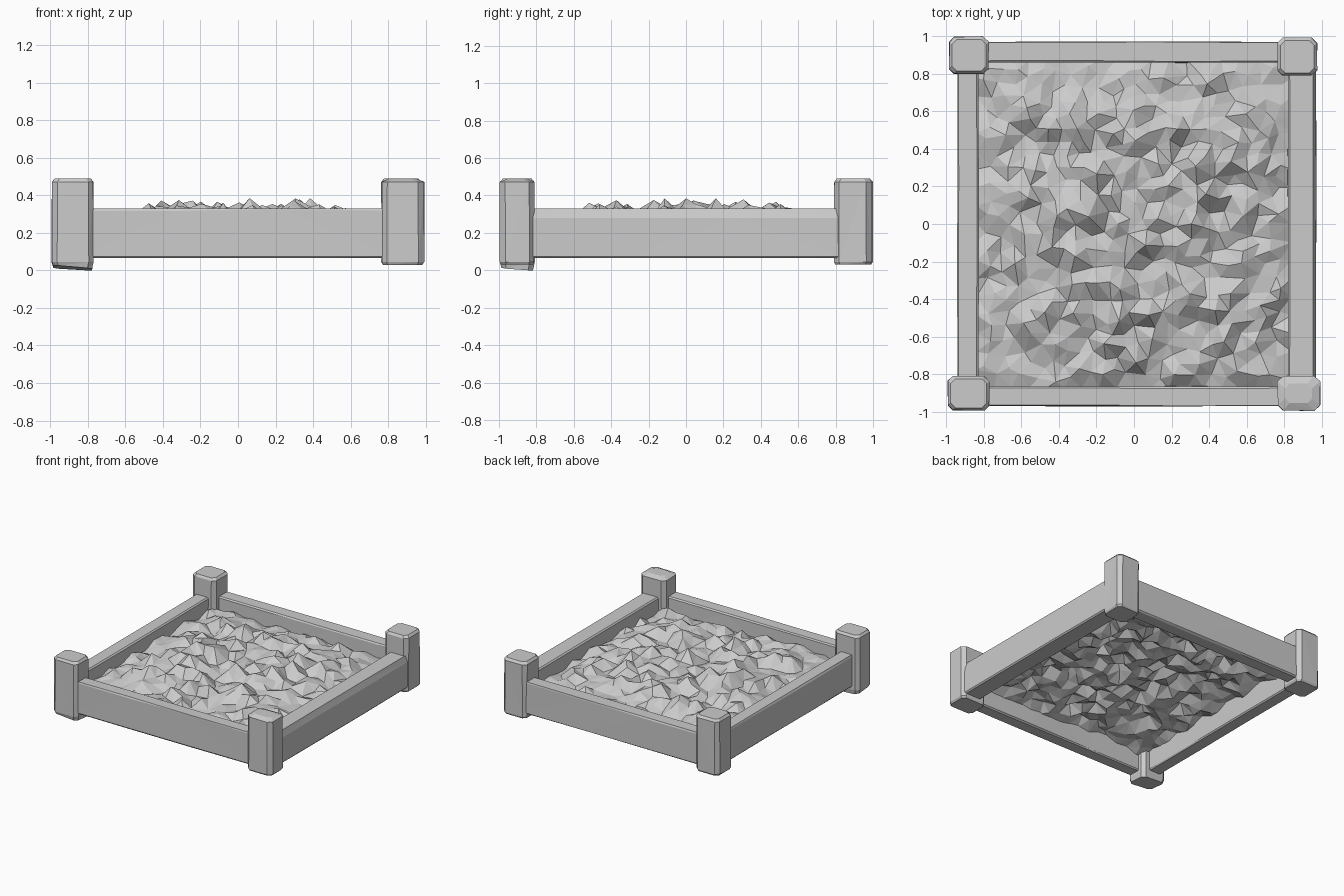
import bpy, bmesh, math, random
from mathutils import Vector
from mathutils.geometry import delaunay_2d_cdt

if "Cube" in bpy.data.objects:
    bpy.data.objects.remove(bpy.data.objects["Cube"])

random.seed(11)
grey = bpy.data.materials.new("plain grey")
grey.diffuse_color = (0.6, 0.6, 0.6, 1)
grey.use_nodes = True
grey.node_tree.nodes["Principled BSDF"].inputs["Base Color"].default_value = grey.diffuse_color


def finish(bm, name, fix=True):
    if fix:
        bmesh.ops.recalc_face_normals(bm, faces=bm.faces)
    me = bpy.data.meshes.new(name)
    bm.to_mesh(me)
    bm.free()
    me.materials.append(grey)
    ob = bpy.data.objects.new(name, me)
    bpy.context.collection.objects.link(ob)
    return ob


def loft(bm, rings):
    # skin a list of closed rings and cap both ends
    vs = [[bm.verts.new(p) for p in r] for r in rings]
    n = len(vs[0])
    for a, b in zip(vs, vs[1:]):
        for i in range(n):
            j = (i + 1) % n
            bm.faces.new((a[i], a[j], b[j], b[i]))
    bm.faces.new(vs[0])
    bm.faces.new(vs[-1])
    bmesh.ops.triangulate(bm, faces=bm.faces)


# Corner posts: chamfered octagonal columns, slightly worn
def post(name, x0, x1, y0, y1, dip=0.0, worn=0.015):
    def ring(z, inset, c):
        a, b, d, e = x0 + inset, x1 - inset, y0 + inset, y1 - inset
        pts = [(a + c, d), (b - c, d), (b, d + c), (b, e - c),
               (b - c, e), (a + c, e), (a, e - c), (a, d + c)]
        return [Vector((x, y, z)) for x, y in pts]
    rings = [ring(0.03, 0.008, 0.025), ring(0.045, 0, 0.028),
             ring(0.472, 0, 0.028), ring(0.49, worn, 0.025)]
    for v in rings[0]:
        t = ((v.x - x0) / (x1 - x0) + (v.y - y0) / (y1 - y0)) / 2
        v.z -= dip * min(1, t / 0.8)
    for r in rings[1:3]:
        for v in r:
            v.x += random.uniform(-0.003, 0.003)
            v.y += random.uniform(-0.003, 0.003)
    bm = bmesh.new()
    loft(bm, rings)
    finish(bm, name)


post("front_left_post", -0.992, -0.77, -0.995, -0.81, 0.03)
post("front_right_post", 0.765, 0.99, -0.995, -0.81, worn=0.04)
post("back_left_post", -0.985, -0.775, 0.80, 0.998)
post("back_right_post", 0.765, 0.975, 0.79, 0.992)


# Side boards: plank section (inner edge, outer edge) swept along one axis
def board(name, inner, outer, along_x, chamfer, length=0.84):
    s = 1 if outer > inner else -1
    section = [(inner, 0.075), (inner + s * 0.008, 0.065), (outer - s * 0.01, 0.065),
               (outer, 0.075), (outer, 0.33 - chamfer),
               (outer - s * chamfer * 0.3, 0.33), (inner + s * 0.01, 0.33), (inner, 0.32)]
    rings = []
    for k, t in enumerate((-length, -0.3, 0.25, length)):
        ring = []
        for u, z in section:
            w = u + (random.uniform(-0.004, 0.004) if k in (1, 2) else 0)
            ring.append((t, w, z) if along_x else (w, t, z))
        rings.append(ring)
    bm = bmesh.new()
    loft(bm, rings)
    finish(bm, name)


board("front_board", -0.865, -0.97, True, 0.012)
board("back_board", 0.86, 0.97, True, 0.012)
board("left_board", -0.83, -0.94, False, 0.015)
board("right_board", 0.82, 0.97, False, 0.05)

# Soil: sheet of chunky faceted clods, open underneath
HX, HY = 0.84, 0.875
NX, NY = 10, 11
clods = []
for i in range(NX):
    for j in range(NY):
        x = -HX + (i + 0.5 * (j % 2) + 0.25) * 2 * HX / NX + random.uniform(-0.055, 0.055)
        y = -HY + (j + 0.5) * 2 * HY / NY + random.uniform(-0.055, 0.055)
        clods.append((x, y, random.uniform(0.04, 0.125), random.uniform(0.085, 0.13)))


def height(x, y):
    edge = min(1, min(HX - abs(x), HY - abs(y)) / 0.4)
    bump = max([0] + [h * (1 - (math.hypot(x - cx, y - cy) / r) ** 2)
                      for cx, cy, h, r in clods])
    return 0.2 + 0.055 * edge + bump * (0.55 + 0.45 * edge)


points = []
for k in range(18):
    t = -1 + k / 9
    points += [(t * HX, -HY), (-t * HX, HY), (HX, t * HY), (-HX, -t * HY)]
points += [(c[0], c[1]) for c in clods if abs(c[0]) < HX - 0.03 and abs(c[1]) < HY - 0.03]
for _ in range(9000):
    p = (random.uniform(-HX + 0.03, HX - 0.03), random.uniform(-HY + 0.03, HY - 0.03))
    if all((p[0] - q[0]) ** 2 + (p[1] - q[1]) ** 2 > 0.06 ** 2 for q in points):
        points.append(p)
co, _, tris, *_ = delaunay_2d_cdt([Vector(p) for p in points], [], [], 0, 1e-5)
bm = bmesh.new()
verts = [bm.verts.new((p.x, p.y, height(p.x, p.y) + random.uniform(-0.012, 0.012))) for p in co]
for t in tris:
    bm.faces.new([verts[i] for i in t])
for f in bm.faces:
    f.normal_update()
    if f.normal.z < 0:
        f.normal_flip()
finish(bm, "soil", fix=False)
